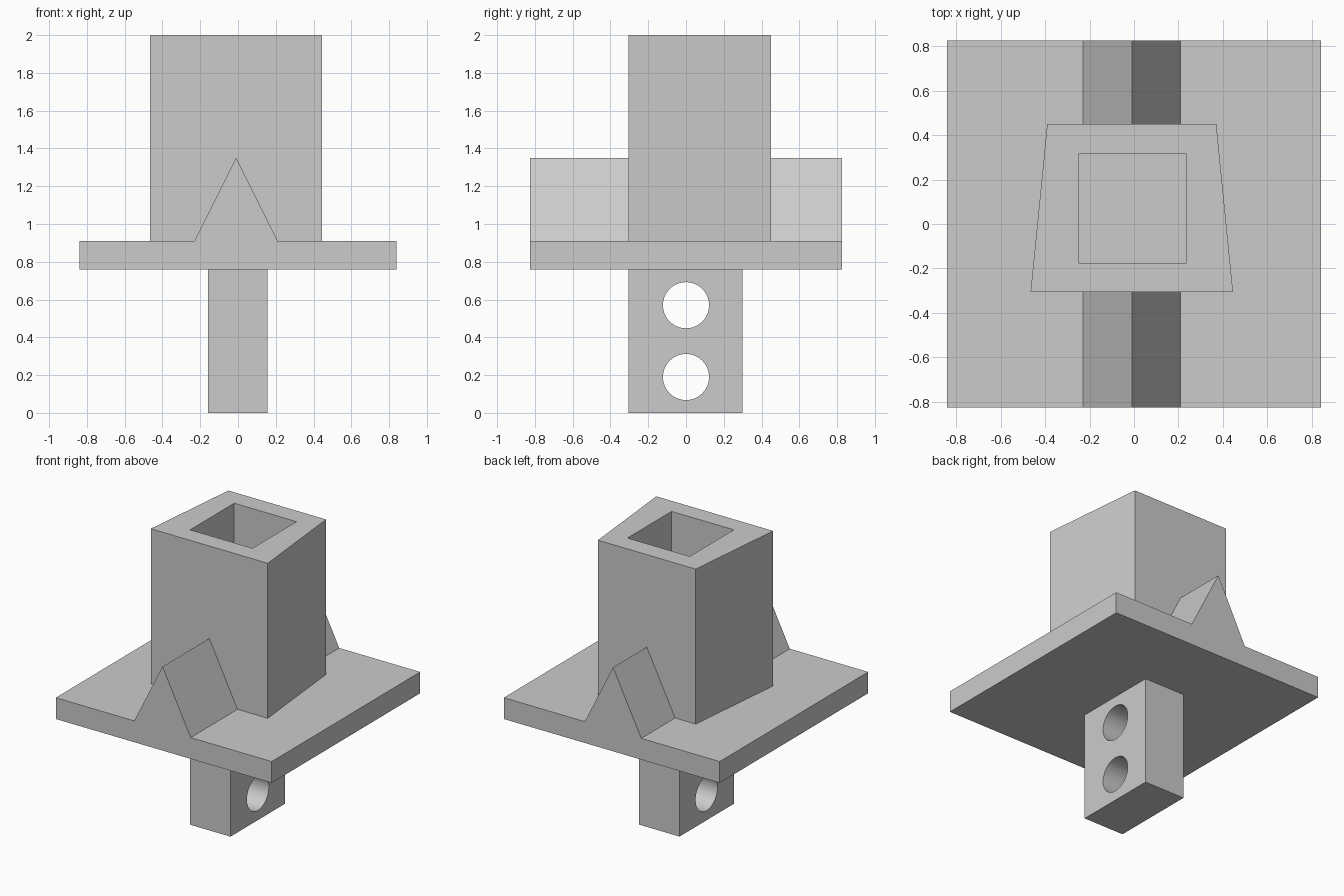
import bpy
import bmesh
import math
from mathutils import Matrix, Vector

# Remove the default cube
cube = bpy.data.objects.get("Cube")
if cube:
    bpy.data.objects.remove(cube, do_unlink=True)

# Single plain grey
grey = bpy.data.materials.new("plain grey")
grey.use_nodes = True
COLOUR = (0.6, 0.6, 0.6, 1)
grey.diffuse_color = COLOUR
grey.node_tree.nodes["Principled BSDF"].inputs["Base Color"].default_value = COLOUR

PLATE_BOTTOM, PLATE_TOP, TOP = 0.76, 0.91, 2.0
PLATE_X, PLATE_Y = 0.84, 0.825


def finish(name, bm):
    bmesh.ops.recalc_face_normals(bm, faces=bm.faces)
    mesh = bpy.data.meshes.new(name)
    bm.to_mesh(mesh)
    bm.free()
    mesh.materials.append(grey)
    obj = bpy.data.objects.new(name, mesh)
    bpy.context.collection.objects.link(obj)
    return obj


def prism(name, profile, offset):
    """Extrude a closed 3D outline along an offset."""
    bm = bmesh.new()
    face = bm.faces.new([bm.verts.new(p) for p in profile])
    result = bmesh.ops.extrude_face_region(bm, geom=[face], use_keep_orig=True)
    verts = [v for v in result["geom"] if isinstance(v, bmesh.types.BMVert)]
    bmesh.ops.translate(bm, verts=verts, vec=Vector(offset))
    return finish(name, bm)


def box(name, x0, x1, y0, y1, z0, z1):
    outline = [(x0, y0, z0), (x1, y0, z0), (x1, y1, z0), (x0, y1, z0)]
    return prism(name, outline, (0, 0, z1 - z0))


def cut(obj, cutter):
    """Subtract the cutter, bake the result and discard the cutter."""
    mod = obj.modifiers.new("cut", "BOOLEAN")
    mod.operation = "DIFFERENCE"
    mod.solver = "EXACT"
    mod.object = cutter
    cutter.hide_render = True
    bpy.ops.object.select_all(action="DESELECT")
    bpy.context.view_layer.objects.active = obj
    obj.select_set(True)
    bpy.ops.object.modifier_apply(modifier=mod.name)
    bpy.data.objects.remove(cutter, do_unlink=True)


# Base plate
box("base_plate", -PLATE_X, PLATE_X, -PLATE_Y, PLATE_Y, PLATE_BOTTOM, PLATE_TOP)

# Tapered tower with a square socket open at the top
tower = prism("tower", [(-0.465, -0.305, PLATE_TOP), (0.445, -0.305, PLATE_TOP),
                        (0.37, 0.45, PLATE_TOP), (-0.39, 0.45, PLATE_TOP)],
              (0, 0, TOP - PLATE_TOP))
cut(tower, box("socket_cutter", -0.25, 0.235, -0.175, 0.315, PLATE_TOP - 0.1, TOP + 0.1))

# Triangular ridges from the plate edges into the tower walls
for name, edge, wall in (("front_ridge", -PLATE_Y, -0.25), ("back_ridge", PLATE_Y, 0.39)):
    prism(name, [(-0.23, edge, PLATE_TOP), (0.21, edge, PLATE_TOP), (-0.01, edge, 1.35)],
          (0, wall - edge, 0))

# Lower stem with two round cross holes
stem = box("stem", -0.16, 0.155, -0.305, 0.30, 0, PLATE_BOTTOM)
for z in (0.19, 0.57):
    bm = bmesh.new()
    bmesh.ops.create_cone(bm, cap_ends=True, segments=64, radius1=0.122, radius2=0.122, depth=1,
                          matrix=Matrix.Translation((0, 0, z)) @ Matrix.Rotation(math.pi / 2, 4, "Y"))
    cut(stem, finish("hole_cutter", bm))
bpy.ops.object.shade_smooth_by_angle(angle=math.radians(30))
